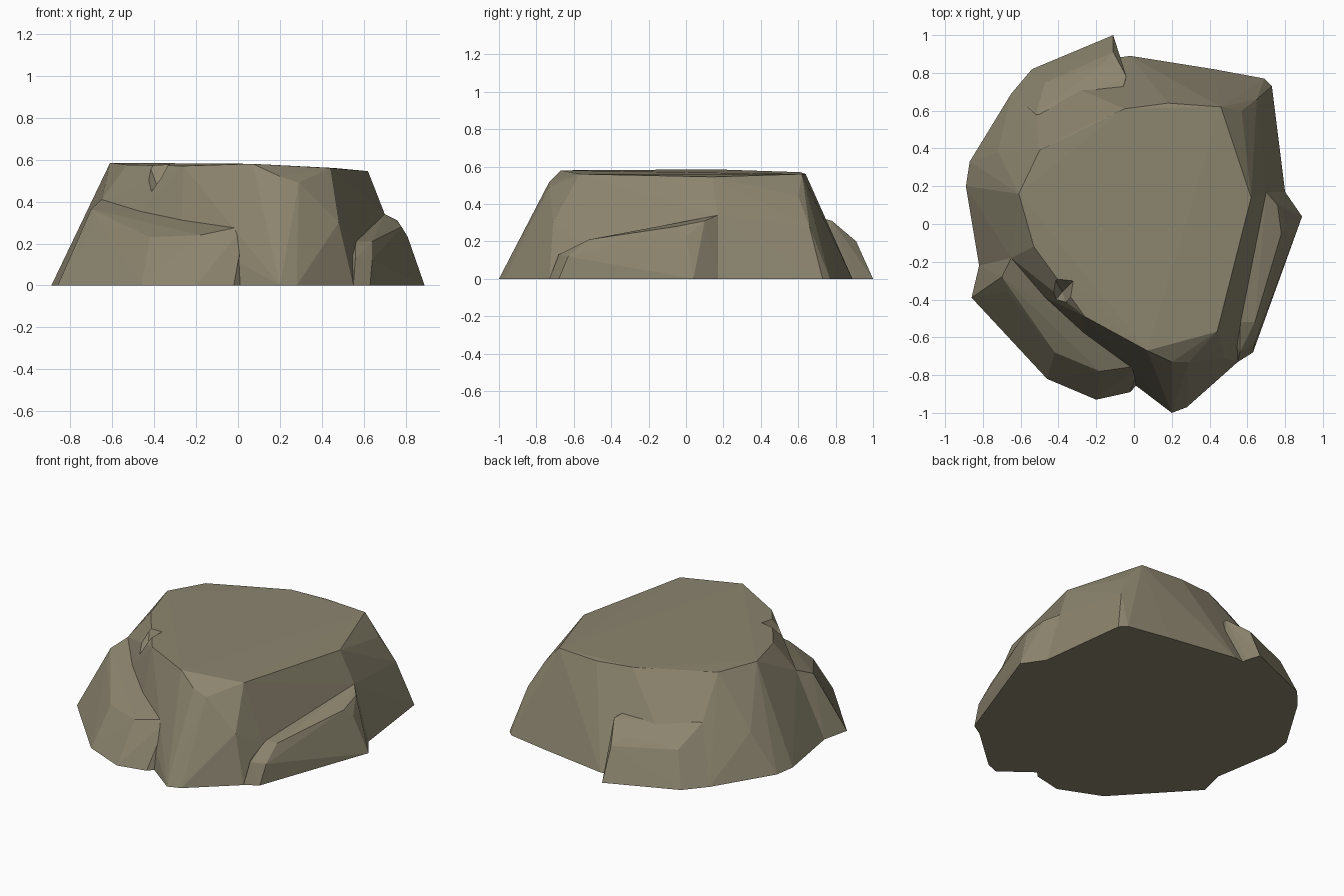
import bpy, bmesh

if "Cube" in bpy.data.objects:
    bpy.data.objects.remove(bpy.data.objects["Cube"])

stone = bpy.data.materials.new("warm_grey_stone")
stone.diffuse_color = (0.26, 0.232, 0.157, 1)
stone.use_nodes = True
stone.node_tree.nodes["Principled BSDF"].inputs["Base Color"].default_value = stone.diffuse_color


def chunk(name, base, upper, depth):
    """Faceted convex boulder chunk; its foot runs below ground and is trimmed later."""
    bm = bmesh.new()
    for x, y in base:
        bm.verts.new((x, y, 0))
        bm.verts.new((x, y, -depth))
    for p in upper:
        bm.verts.new(p)
    res = bmesh.ops.convex_hull(bm, input=bm.verts[:])
    junk = {g for g in res["geom_interior"] + res["geom_unused"]
            if isinstance(g, bmesh.types.BMVert)}
    bmesh.ops.delete(bm, geom=list(junk), context='VERTS')
    bmesh.ops.recalc_face_normals(bm, faces=bm.faces[:])
    me = bpy.data.meshes.new(name)
    bm.to_mesh(me)
    bm.free()
    me.materials.append(stone)
    ob = bpy.data.objects.new(name, me)
    bpy.context.collection.objects.link(ob)
    return ob


# Main body with the broad flat top
rock = chunk(
    "rock",
    [(.80, .17), (.73, .73), (.69, .77), (.42, .82), (.26, .84), (-.02, .89),
     (-.54, .82), (-.65, .69), (-.87, .33), (-.89, .20), (-.82, -.22),
     (-.30, -.62), (.20, -1.0), (.28, -.97), (.55, -.73)],
    [(.62, .14, .545), (.57, .60, .44), (.46, .62, .56), (.18, .64, .56),
     (-.05, .61, .57), (-.29, .50, .57), (-.50, .39, .575), (-.61, .16, .585),
     (-.53, -.12, .575), (-.26, -.49, .57), (.07, -.67, .58), (.44, -.57, .56),
     (.20, -.73, .52), (.29, -.73, .49), (.20, -.84, .25), (.48, -.71, .30),
     (.56, -.55, .20), (.70, .17, .34), (.65, .66, .28), (-.75, .20, .25),
     (-.72, .38, .25), (-.65, -.18, .41), (-.27, -.59, .26), (.03, -.75, .285)],
    .10)

# Sloping ledge on the right side
right_ledge = chunk(
    "right_ledge",
    [(.89, .04), (.80, .17), (.63, -.68), (.55, -.73), (.45, -.5), (.5, .1)],
    [(.81, .0, .23), (.76, .10, .31), (.70, .17, .34), (.78, -.05, .28),
     (.64, -.52, .21), (.56, -.52, .21), (.56, -.68, .13), (.64, -.63, .12),
     (.5, -.45, .19), (.55, .1, .32)],
    .13)

# Ledge wrapping the front left corner
front_ledge = chunk(
    "front_ledge",
    [(-.82, -.22), (-.86, -.39), (-.46, -.82), (-.20, -.93), (-.02, -.89),
     (.06, -.80), (-.4, -.2)],
    [(-.65, -.18, .41), (-.70, -.28, .365), (-.67, -.36, .31),
     (-.42, -.68, .23), (-.18, -.78, .24), (.03, -.75, .285)],
    .16)

# Low shoulder at the back left, ending in a steep notch
back_shoulder = chunk(
    "back_shoulder",
    [(-.11, 1.0), (-.54, .82), (-.65, .69), (-.4, .5), (-.06, .70)],
    [(-.11, .91, .20), (-.04, .78, .31), (-.47, .75, .21), (-.52, .58, .33),
     (-.17, .84, .25), (-.1, .6, .36)],
    .19)

# Small chip broken out of the top rim
chip = chunk(
    "chip_cutter", [],
    [(-.30, -.28, .62), (-.44, -.26, .62), (-.33, -.50, .62), (-.48, -.42, .62),
     (-.38, -.36, .46), (-.43, -.42, .44)],
    0)
chip.hide_render = True

# Merge the chunks into one solid, then cut the chip
for ob, op in ((right_ledge, 'UNION'), (front_ledge, 'UNION'),
               (back_shoulder, 'UNION'), (chip, 'DIFFERENCE')):
    mod = rock.modifiers.new(ob.name, 'BOOLEAN')
    mod.object, mod.operation, mod.solver = ob, op, 'EXACT'
bpy.context.view_layer.update()
merged = bpy.data.meshes.new_from_object(
    rock.evaluated_get(bpy.context.evaluated_depsgraph_get()))
rock.modifiers.clear()
rock.data = merged
for ob in (right_ledge, front_ledge, back_shoulder, chip):
    bpy.data.objects.remove(ob)

# Trim flat at the ground and close the underside
bm = bmesh.new()
bm.from_mesh(merged)
bmesh.ops.remove_doubles(bm, verts=bm.verts[:], dist=.0005)
bmesh.ops.bisect_plane(bm, geom=bm.verts[:] + bm.edges[:] + bm.faces[:], dist=.0005,
                       plane_co=(0, 0, 0), plane_no=(0, 0, 1), clear_inner=True)
rim = [e for e in bm.edges if e.is_boundary and all(abs(v.co.z) < .002 for v in e.verts)]
bmesh.ops.triangle_fill(bm, edges=rim, use_beauty=True)
bmesh.ops.recalc_face_normals(bm, faces=bm.faces[:])
for f in bm.faces:
    f.smooth = False
    f.material_index = 0
bm.to_mesh(merged)
bm.free()
if not merged.materials:
    merged.materials.append(stone)
